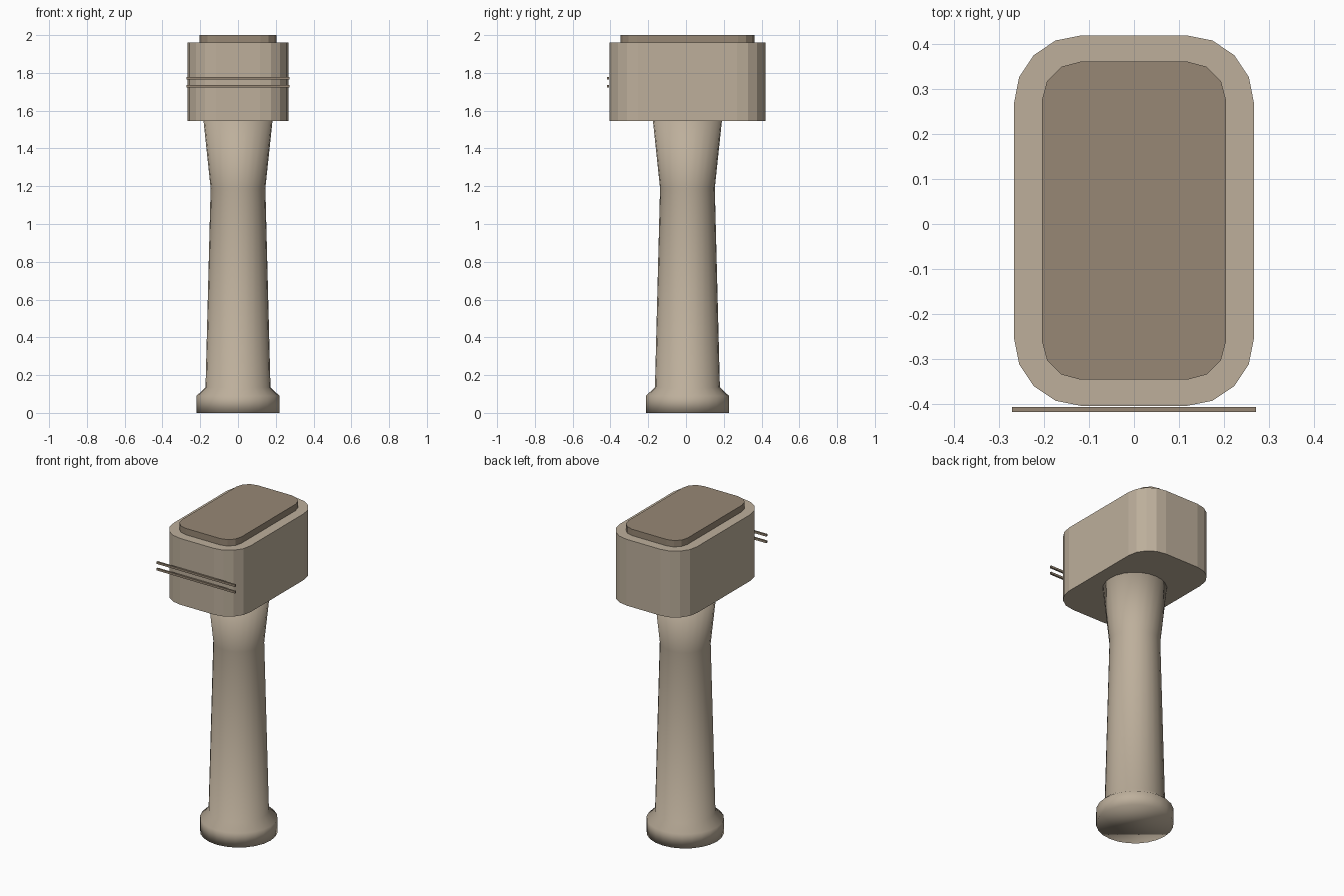
import bpy, bmesh
from math import cos, sin, pi

cube = bpy.data.objects.get("Cube")
if cube:
    bpy.data.objects.remove(cube)

CENTRE_Y = 0.0075


def material(name, rgb):
    mat = bpy.data.materials.new(name)
    mat.use_nodes = True
    mat.diffuse_color = (*rgb, 1)
    mat.node_tree.nodes["Principled BSDF"].inputs["Base Color"].default_value = (*rgb, 1)
    return mat


beige = material("beige", (0.51, 0.43, 0.33))
brown = material("brown", (0.31, 0.245, 0.177))


def finish(name, bm, mat, smooth=False):
    bmesh.ops.recalc_face_normals(bm, faces=bm.faces)
    mesh = bpy.data.meshes.new(name)
    for face in bm.faces:
        face.smooth = smooth
    bm.to_mesh(mesh)
    bm.free()
    mesh.materials.append(mat)
    obj = bpy.data.objects.new(name, mesh)
    bpy.context.collection.objects.link(obj)
    return obj


def rounded_block(name, half_x, half_y, z0, z1, radius, segments, mat):
    """Rounded rectangle extruded upwards."""
    bm = bmesh.new()
    verts = []
    for quarter, (sx, sy) in enumerate([(1, 1), (-1, 1), (-1, -1), (1, -1)]):
        for i in range(segments + 1):
            a = (quarter + i / segments) * pi / 2
            verts.append(bm.verts.new((sx * (half_x - radius) + radius * cos(a),
                                       CENTRE_Y + sy * (half_y - radius) + radius * sin(a), z0)))
    base = bm.faces.new(verts)
    result = bmesh.ops.extrude_face_region(bm, geom=[base], use_keep_orig=True)
    top = [v for v in result["geom"] if isinstance(v, bmesh.types.BMVert)]
    bmesh.ops.translate(bm, verts=top, vec=(0, 0, z1 - z0))
    return finish(name, bm, mat)


def lathe(name, profile, sides, mat):
    """Closed round body from (radius, height) rings."""
    bm = bmesh.new()
    rings = [[bm.verts.new((r * cos(2 * pi * i / sides), CENTRE_Y + r * sin(2 * pi * i / sides), z))
              for i in range(sides)] for r, z in profile]
    for low, high in zip(rings, rings[1:]):
        for i in range(sides):
            j = (i + 1) % sides
            bm.faces.new((low[i], low[j], high[j], high[i]))
    bm.faces.new(rings[0])
    bm.faces.new(rings[-1])
    return finish(name, bm, mat, smooth=True)


def bar(name, size, location, mat):
    bm = bmesh.new()
    bmesh.ops.create_cube(bm, size=1)
    bmesh.ops.scale(bm, vec=size, verts=bm.verts)
    bmesh.ops.translate(bm, vec=location, verts=bm.verts)
    return finish(name, bm, mat)


# Handle with pommel at the foot and a flared neck
lathe("handle", [(0.22, 0), (0.22, 0.09), (0.172, 0.135), (0.145, 1.19), (0.183, 1.55)], 24, beige)

# Head block and the raised pad on top
rounded_block("head", 0.267, 0.4125, 1.545, 1.96, 0.15, 4, beige)
rounded_block("top_pad", 0.205, 0.354, 1.955, 2.0, 0.086, 3, brown)

# Two thin trim bars across the front
for label, z in (("lower", 1.73), ("upper", 1.771)):
    bar(label + "_trim_bar", (0.544, 0.011, 0.013), (0, -0.4125, z), brown)
